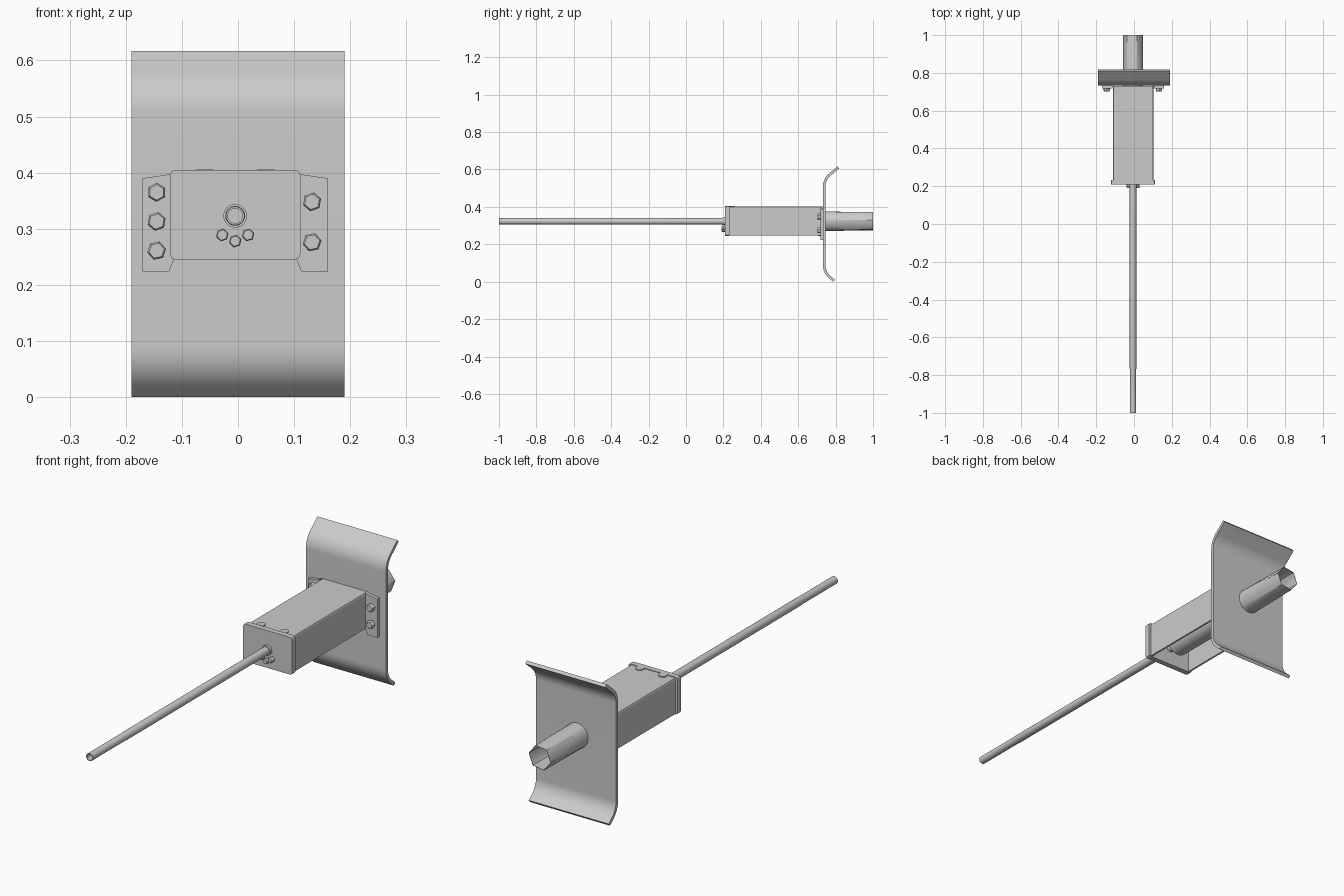
import bpy, bmesh, math
from mathutils import Vector

if "Cube" in bpy.data.objects:
    bpy.data.objects.remove(bpy.data.objects["Cube"])

CX, CZ = -0.005, 0.323          # axis of the barrel

steel = bpy.data.materials.new("grey_steel")
steel.diffuse_color = (0.6, 0.6, 0.6, 1)
steel.use_nodes = True
steel.node_tree.nodes["Principled BSDF"].inputs["Base Color"].default_value = steel.diffuse_color


def finish(name, bm, smooth=True):
    bmesh.ops.recalc_face_normals(bm, faces=bm.faces[:])
    me = bpy.data.meshes.new(name)
    bm.to_mesh(me)
    bm.free()
    ob = bpy.data.objects.new(name, me)
    bpy.context.collection.objects.link(ob)
    me.materials.append(steel)
    if smooth:
        bpy.ops.object.select_all(action='DESELECT')
        ob.select_set(True)
        bpy.context.view_layer.objects.active = ob
        bpy.ops.object.shade_smooth_by_angle(angle=math.radians(35))
    return ob


def prism(name, points, depth, smooth=False):
    """Extrude a closed outline of 3D points along a vector."""
    bm = bmesh.new()
    face = bm.faces.new([bm.verts.new(p) for p in points])
    ext = bmesh.ops.extrude_face_region(bm, geom=[face], use_keep_orig=True)
    moved = [v for v in ext["geom"] if isinstance(v, bmesh.types.BMVert)]
    bmesh.ops.translate(bm, verts=moved, vec=depth)
    return finish(name, bm, smooth)


def ring(x, z, r, y, n=32, phase=0.0):
    return [Vector((x + r * math.cos(phase + math.tau * i / n), y,
                    z + r * math.sin(phase + math.tau * i / n))) for i in range(n)]


def loft(name, rings, cap_start=True, cap_end=True):
    """Skin a row of equally divided rings."""
    bm = bmesh.new()
    rows = [[bm.verts.new(p) for p in r] for r in rings]
    n = len(rows[0])
    for a, b in zip(rows, rows[1:]):
        for i in range(n):
            bm.faces.new((a[i], a[(i + 1) % n], b[(i + 1) % n], b[i]))
    if cap_start:
        bm.faces.new(rows[0])
    if cap_end:
        bm.faces.new(rows[-1])
    return finish(name, bm)


def hex_ring(r, y, n=24, phase=math.radians(8)):
    """Hexagon outline divided so it can be joined to a round ring."""
    corners = ring(CX, CZ, r, y, 6, phase)
    k = n // 6
    return [corners[i // k].lerp(corners[(i // k + 1) % 6], (i % k) / k) for i in range(n)]


# Curved shield: flat middle, bent lips at top and bottom
def lip(z0, sign, straight, bend=math.radians(50), R=0.09, steps=10):
    pts = []
    for i in range(steps + 1):
        a = bend * i / steps
        pts.append((0.732 + R * (1 - math.cos(a)), z0 + sign * R * math.sin(a), a))
    y, z, a = pts[-1]
    pts.append((y + straight * math.sin(a), z + sign * straight * math.cos(a), a))
    return [((y, z), (y + 0.014 * math.cos(a), z - sign * 0.014 * math.sin(a)))
            for y, z, a in pts]


side = lip(0.0882, -1, 0.03)[::-1] + lip(0.509, 1, 0.06)
outline = [f for f, b in side] + [b for f, b in reversed(side)]
prism("shield", [(-0.19, y, z) for y, z in outline], (0.38, 0, 0), True)

# Housing: folded channel, open underneath
L, R, B, T, W, C = -0.112, 0.102, 0.247, 0.402, 0.008, 0.008
channel = [(L, B), (L, T - C), (L + C * 0.3, T - C * 0.3), (L + C, T),
           (R - C, T), (R - C * 0.3, T - C * 0.3), (R, T - C), (R, B),
           (R - W, B), (R - W, T - W), (L + W, T - W), (L + W, B)]
prism("housing", [(x, 0.22, z) for x, z in channel], (0, 0.51, 0))

# Front cap with clipped corners, and two tabs folded over the roof
L, R, B, T, C = -0.121, 0.111, 0.245, 0.405, 0.009
cap = []
for x, z, sx, sz in ((L, B, 1, 1), (L, T, 1, -1), (R, T, -1, -1), (R, B, -1, 1)):
    pair = [(x + sx * C, z), (x + sx * C * 0.3, z + sz * C * 0.3), (x, z + sz * C)]
    cap += pair if sx * sz > 0 else pair[::-1]
prism("front_cap", [(x, 0.208, z) for x, z in cap], (0, 0.024, 0))
for x in (-0.06, 0.05):
    tab = [(-0.016, 0.23), (0.016, 0.23), (0.016, 0.25), (0.009, 0.259),
           (-0.009, 0.259), (-0.016, 0.25)]
    prism("cap_tab", [(x + a, b, 0.40) for a, b in tab], (0, 0, 0.006))

# Side flanges that bolt the housing to the shield
flange = [(0.108, 0.403), (0.118, 0.397), (0.165, 0.39), (0.165, 0.224),
          (0.118, 0.224), (0.108, 0.248)]
for s in (-1, 1):
    prism("mounting_flange", [(s * x + CX, 0.718, z) for x, z in flange], (0, 0.014, 0))


# Hex bolts
def bolt(name, x, z, r, y0, y1, phase):
    loft(name, [ring(x, z, r * 0.82, y0, 6, phase), ring(x, z, r, y0 + 0.004, 6, phase),
                ring(x, z, r, y1, 6, phase)])


for x, heights in ((-0.145, (0.261, 0.313, 0.365)), (0.132, (0.276, 0.348))):
    for i, z in enumerate(heights):
        bolt("flange_bolt", x, z, 0.017, 0.702, 0.72, 0.2 + 0.15 * i)
for x, z in ((-0.028, 0.289), (-0.005, 0.278), (0.018, 0.289)):
    bolt("cap_bolt", x, z, 0.0115, 0.19, 0.21, 0.3)

# Long hollow barrel and its collar
loft("barrel", [ring(CX, CZ, r, y) for r, y in
                ((0.013, -0.9), (0.013, -1.0), (0.0165, -1.0), (0.0165, -0.77),
                 (0.0175, -0.765), (0.0175, 0.3))])
loft("barrel_collar", [ring(CX, CZ, r, y) for r, y in
                       ((0.0165, 0.196), (0.021, 0.196), (0.021, 0.21))])

# Rear tube: round at the housing, hexagonal at its open end
PH = math.radians(8)
loft("rear_tube", [ring(CX, CZ, 0.053, 0.28, 24, PH), ring(CX, CZ, 0.053, 0.75, 24, PH),
                   hex_ring(0.053, 1.0), hex_ring(0.0515, 1.0),
                   ring(CX, CZ, 0.0515, 0.75, 24, PH)])
